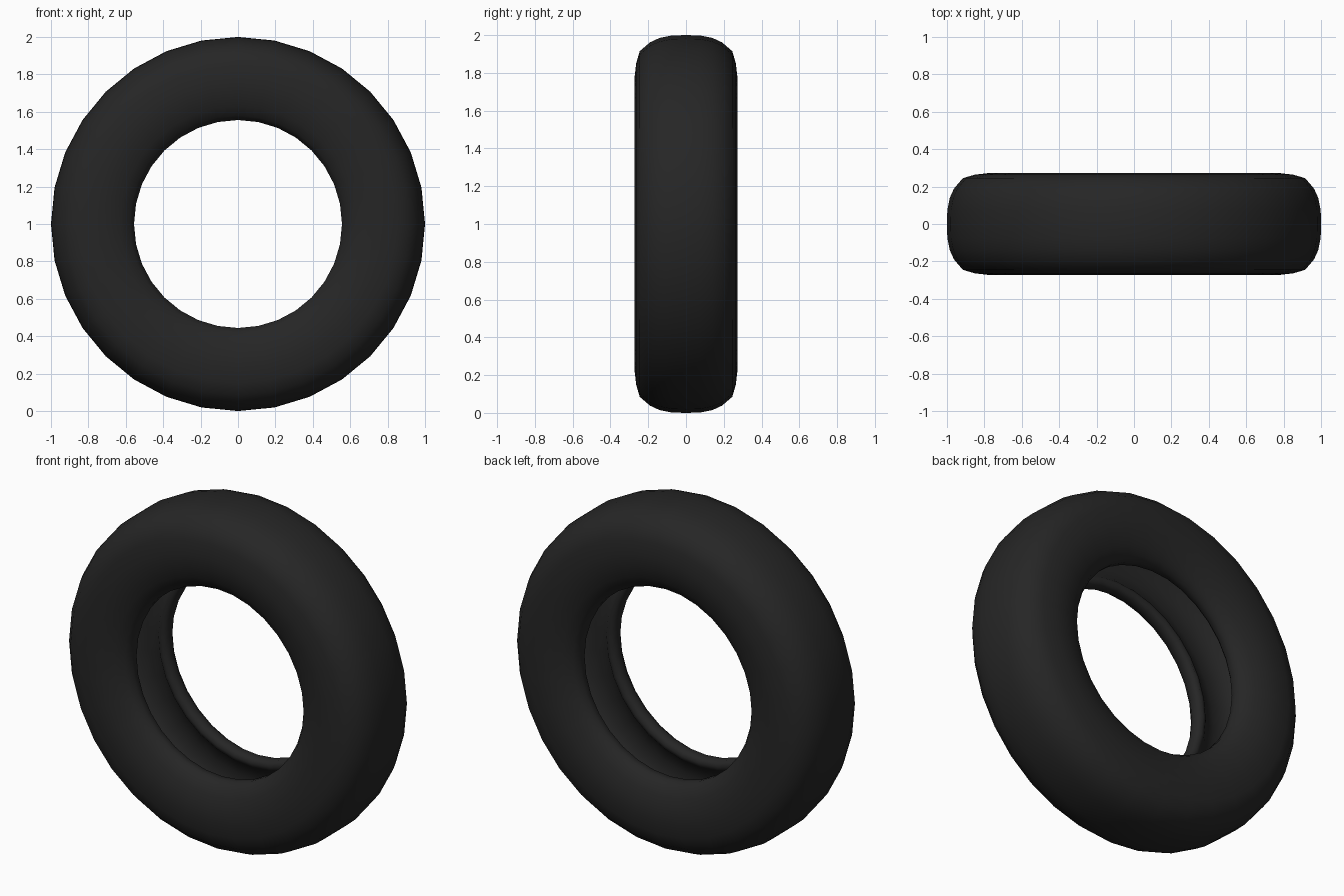
import bpy, bmesh, math

if "Cube" in bpy.data.objects:
    bpy.data.objects.remove(bpy.data.objects["Cube"])

SEGMENTS = 32

# Half cross-section (radius, y): tread centre, sidewall, bead lip, hollow inside
half = [(1.0, 0.0), (0.998, 0.075), (0.985, 0.14), (0.962, 0.19), (0.915, 0.245),
        (0.85, 0.264), (0.77, 0.273), (0.70, 0.268), (0.63, 0.247), (0.58, 0.22),
        (0.556, 0.185), (0.556, 0.145), (0.58, 0.12), (0.61, 0.135),
        (0.65, 0.175), (0.72, 0.2), (0.80, 0.2), (0.87, 0.17), (0.91, 0.1), (0.92, 0.0)]
profile = half + [(r, -y) for r, y in reversed(half[1:-1])]

rubber = bpy.data.materials.new("black_rubber")
rubber.diffuse_color = (0.019, 0.019, 0.019, 1)
rubber.use_nodes = True
rubber.node_tree.nodes["Principled BSDF"].inputs["Base Color"].default_value = rubber.diffuse_color

# Spin the closed cross-section around the y axis
bm = bmesh.new()
rings = []
for i in range(SEGMENTS):
    a = 2 * math.pi * i / SEGMENTS
    rings.append([bm.verts.new((r * math.cos(a), y, 1 + r * math.sin(a))) for r, y in profile])
n = len(profile)
for i in range(SEGMENTS):
    a, b = rings[i], rings[(i + 1) % SEGMENTS]
    for j in range(n):
        k = (j + 1) % n
        bm.faces.new((a[j], a[k], b[k], b[j]))
bmesh.ops.recalc_face_normals(bm, faces=bm.faces)
for f in bm.faces:
    f.smooth = True
mesh = bpy.data.meshes.new("tyre")
bm.to_mesh(mesh)
bm.free()
mesh.materials.append(rubber)
tyre = bpy.data.objects.new("tyre", mesh)
bpy.context.collection.objects.link(tyre)
